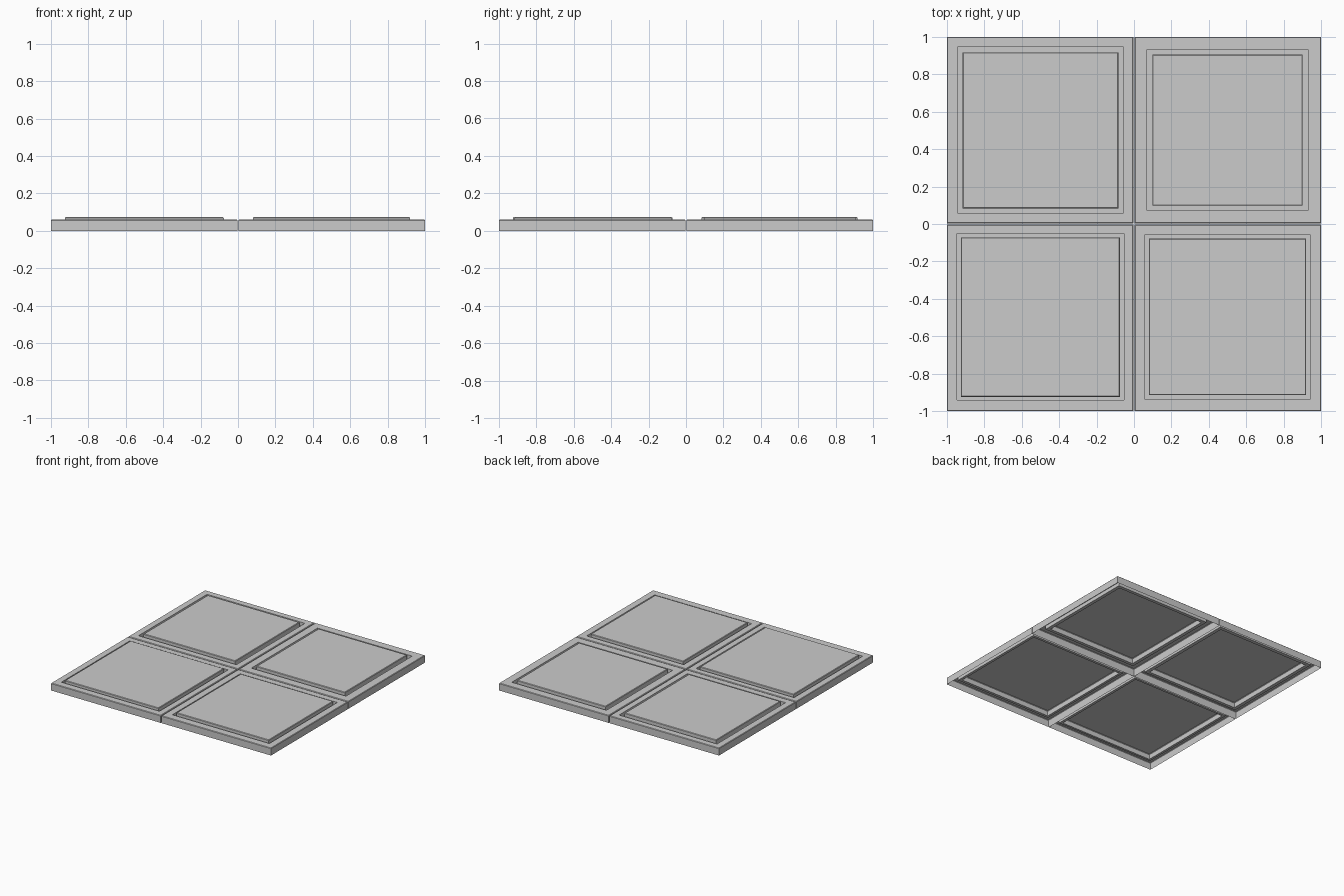
import bpy, bmesh

if "Cube" in bpy.data.objects:
    bpy.data.objects.remove(bpy.data.objects["Cube"])

LEDGE, TOP, GROOVE, BEVEL = 0.06, 0.073, 0.03, 0.004


def inset(r, d):
    return (r[0] + d, r[1] - d, r[2] + d, r[3] - d)


def tile(name, outer, groove, panel):
    """Open-bottomed shell: side walls, ledge, sunken groove, raised panel."""
    loops = [(outer, 0), (outer, LEDGE - BEVEL), (inset(outer, BEVEL), LEDGE),
             (groove, LEDGE), (groove, GROOVE), (panel, GROOVE),
             (panel, TOP - BEVEL), (inset(panel, BEVEL), TOP)]
    bm = bmesh.new()
    prev = None
    for (x0, x1, y0, y1), z in loops:
        ring = [bm.verts.new((x, y, z)) for x, y in
                ((x0, y0), (x1, y0), (x1, y1), (x0, y1))]
        if prev:
            for i in range(4):
                j = (i + 1) % 4
                bm.faces.new((prev[i], prev[j], ring[j], ring[i]))
        prev = ring
    bm.faces.new(prev)
    mesh = bpy.data.meshes.new(name)
    bm.to_mesh(mesh)
    bm.free()
    bpy.context.collection.objects.link(bpy.data.objects.new(name, mesh))


# Four floor slabs with slightly different panels (x0, x1, y0, y1)
tile("slab_back_left", (-1, -0.003, 0.003, 1),
     (-0.945, -0.055, 0.058, 0.947), (-0.916, -0.084, 0.083, 0.917))
tile("slab_back_right", (0.003, 1, 0.003, 1),
     (0.07, 0.93, 0.072, 0.932), (0.098, 0.902, 0.098, 0.905))
tile("slab_front_left", (-1, -0.003, -1, -0.003),
     (-0.946, -0.054, -0.942, -0.052), (-0.926, -0.076, -0.924, -0.072))
tile("slab_front_right", (0.003, 1, -1, -0.003),
     (0.06, 0.942, -0.938, -0.056), (0.08, 0.92, -0.915, -0.078))
